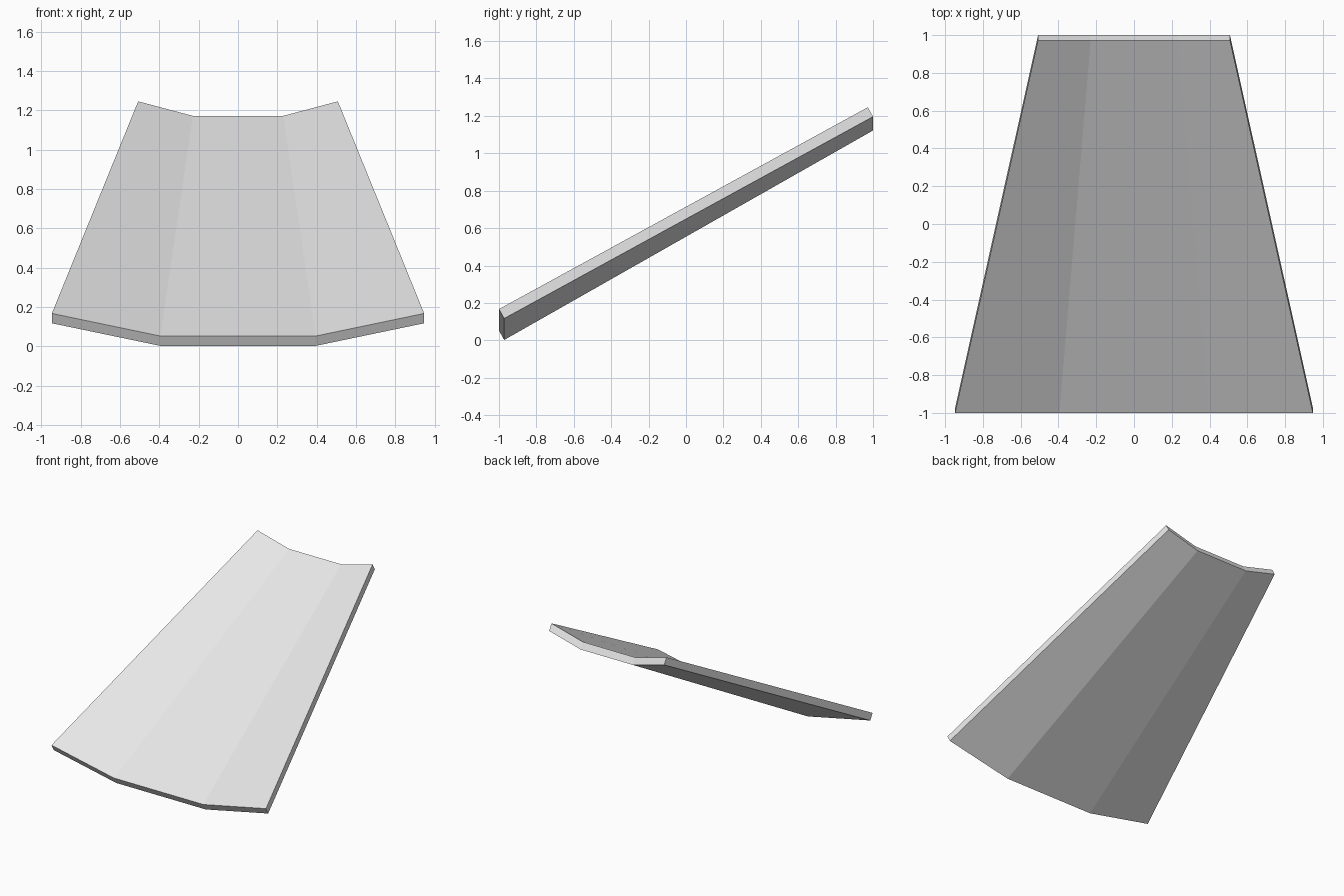
import bpy
import bmesh
from mathutils import Vector

cube = bpy.data.objects.get("Cube")
if cube:
    bpy.data.objects.remove(cube, do_unlink=True)

# Plain grey material
grey = bpy.data.materials.new("light grey")
grey.use_nodes = True
colour = (0.8, 0.8, 0.8, 1)
grey.diffuse_color = colour
grey.node_tree.nodes["Principled BSDF"].inputs["Base Color"].default_value = colour


def end_profile(bm, y, outer, inner):
    """Four points across one end of the panel, from right to left."""
    (ox, oz), (ix, iz) = outer, inner
    points = [(-ox, oz), (-ix, iz), (ix, iz), (ox, oz)]
    return [bm.verts.new((x, y, z)) for x, z in points]


# Tapered, folded panel: wide low front end, narrow raised back end
bm = bmesh.new()
front = end_profile(bm, -1.0, (0.947, 0.167), (0.395, 0.052))
back = end_profile(bm, 0.972, (0.508, 1.246), (0.23, 1.172))
top = [bm.faces.new((front[i], front[i + 1], back[i + 1], back[i])) for i in range(3)]

# Thickness, square to the slope
solid = bmesh.ops.extrude_face_region(bm, geom=top, use_keep_orig=True)
lower = [v for v in solid["geom"] if isinstance(v, bmesh.types.BMVert)]
bmesh.ops.translate(bm, verts=lower, vec=Vector((0, 0.028, -0.05)))
bmesh.ops.recalc_face_normals(bm, faces=bm.faces[:])

mesh = bpy.data.meshes.new("sloped_panel")
bm.to_mesh(mesh)
bm.free()
mesh.materials.append(grey)
panel = bpy.data.objects.new("sloped_panel", mesh)
bpy.context.collection.objects.link(panel)
